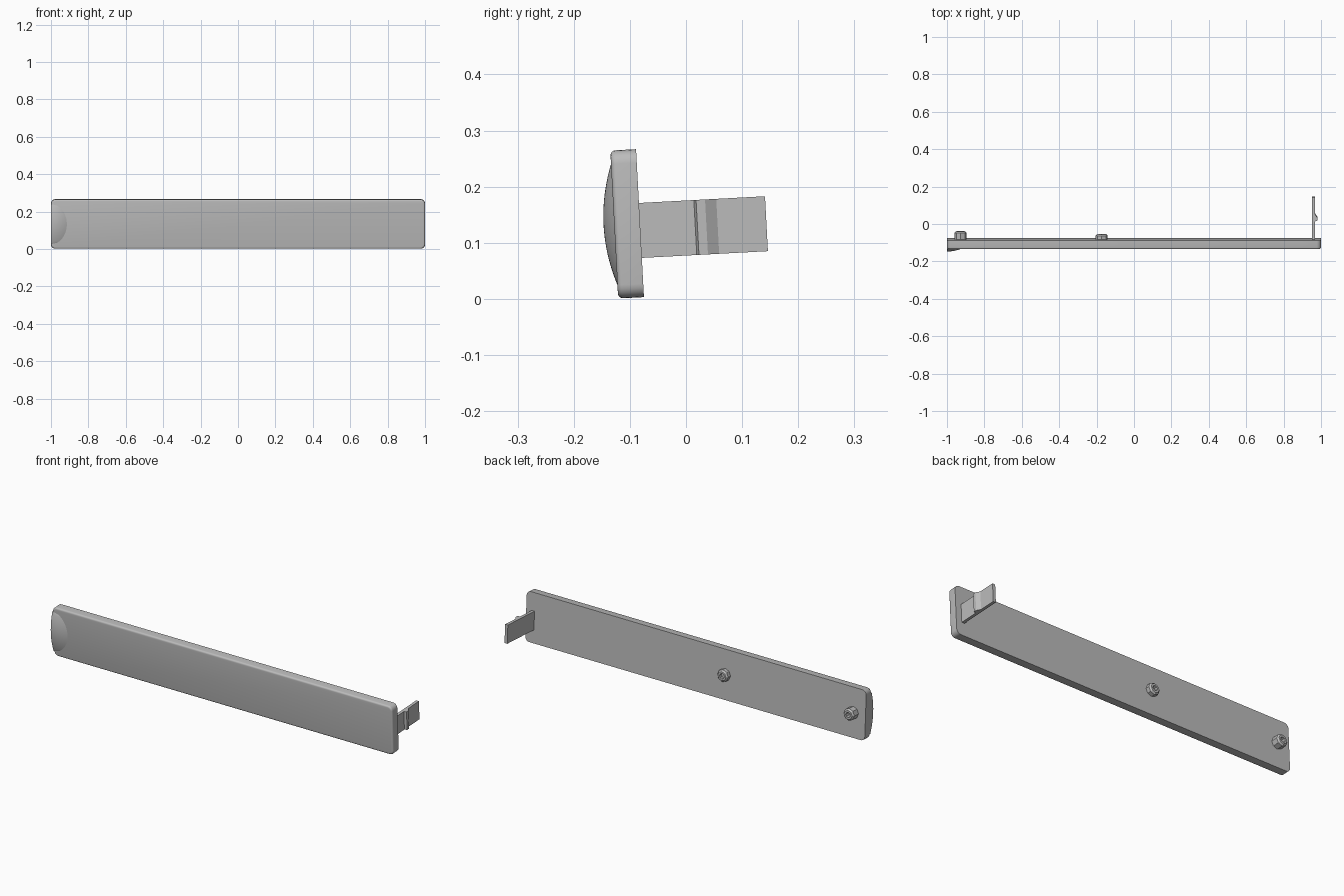
import bpy, bmesh, math
from mathutils import Matrix, Vector

if "Cube" in bpy.data.objects:
    bpy.data.objects.remove(bpy.data.objects["Cube"])

grey = bpy.data.materials.new("plain grey")
grey.use_nodes = True
COLOUR = (0.5, 0.5, 0.5, 1)
grey.diffuse_color = COLOUR
grey.node_tree.nodes["Principled BSDF"].inputs["Base Color"].default_value = COLOUR

# Whole assembly leans back slightly; local y = 0 is the rear face of the panel
LEAN = Matrix.Translation((0, -0.082, 0.135)) @ Matrix.Rotation(math.radians(3.05), 4, 'X')
HALF_H, DEPTH = 0.132, 0.046


def finish(name, bm, smooth_angle=None):
    bmesh.ops.remove_doubles(bm, verts=bm.verts, dist=0.00002)
    bmesh.ops.recalc_face_normals(bm, faces=bm.faces)
    mesh = bpy.data.meshes.new(name)
    bm.to_mesh(mesh)
    bm.free()
    mesh.materials.append(grey)
    obj = bpy.data.objects.new(name, mesh)
    bpy.context.collection.objects.link(obj)
    obj.matrix_world = LEAN
    if smooth_angle:
        bpy.ops.object.select_all(action='DESELECT')
        obj.select_set(True)
        bpy.context.view_layer.objects.active = obj
        bpy.ops.object.shade_smooth_by_angle(angle=math.radians(smooth_angle))
    return obj


# Long panel with rounded corners and a softened front rim
bm = bmesh.new()
bmesh.ops.create_cube(bm, size=1)
for v in bm.verts:
    v.co = (v.co.x * 2, (v.co.y - 0.5) * DEPTH, v.co.z * 2 * HALF_H)
corners = [e for e in bm.edges if abs(e.verts[0].co.y - e.verts[1].co.y) > 0.01]
bmesh.ops.bevel(bm, geom=corners, offset=0.024, segments=5, profile=0.5, affect='EDGES')
rim = [e for e in bm.edges if all(v.co.y < -DEPTH + 0.001 for v in e.verts)]
bmesh.ops.bevel(bm, geom=rim, offset=0.009, segments=4, profile=0.5, affect='EDGES')
finish("panel", bm, 35)

# Swollen finger grip fading into the front face
bm = bmesh.new()
bmesh.ops.create_grid(bm, x_segments=10, y_segments=24, size=1)
end_edges = [e for e in bm.edges if all(v.co.x < -0.999 for v in e.verts)]
for v in bm.verts:
    u, t = (v.co.x + 1) / 2, v.co.y
    bulge = max(0, 1 - t * t)
    v.co = (-1 + 0.085 * u * math.sqrt(bulge),
            -DEPTH - 0.019 * bulge * (1 - u * u), 0.108 * t)
wall = bmesh.ops.extrude_edge_only(bm, edges=end_edges)["geom"]
for v in wall:
    if isinstance(v, bmesh.types.BMVert):
        v.co.y = -DEPTH + 0.01
finish("finger_grip", bm, 35)

# Snap clip: a flat tongue with a barb, extruded from its plan profile
plan = [(0.951, -0.005), (0.967, -0.005), (0.967, 0.098), (0.98, 0.102),
        (0.98, 0.118), (0.967, 0.138), (0.967, 0.225), (0.951, 0.225)]
bm = bmesh.new()
base = bm.faces.new([bm.verts.new((x, y, -0.062)) for x, y in plan])
top = bmesh.ops.extrude_face_region(bm, geom=[base])["geom"]
bmesh.ops.translate(bm, vec=(0, 0, 0.098),
                    verts=[g for g in top if isinstance(g, bmesh.types.BMVert)])
finish("snap_clip", bm)

# Hollow eight-sided studs on the rear face
for name, x, height in (("end_stud", -0.927, 0.043), ("middle_stud", -0.173, 0.028)):
    profile = [(0, height * 0.4), (0.014, height * 0.4), (0.014, height),
               (0.024, height), (0.032, height - 0.008), (0.032, -0.004)]
    bm = bmesh.new()
    verts = [bm.verts.new((x + r, y, 0)) for r, y in profile]
    edges = [bm.edges.new(pair) for pair in zip(verts, verts[1:])]
    bmesh.ops.spin(bm, geom=verts + edges, cent=(x, 0, 0), axis=Vector((0, 1, 0)),
                   angle=math.tau, steps=8)
    finish(name, bm)
